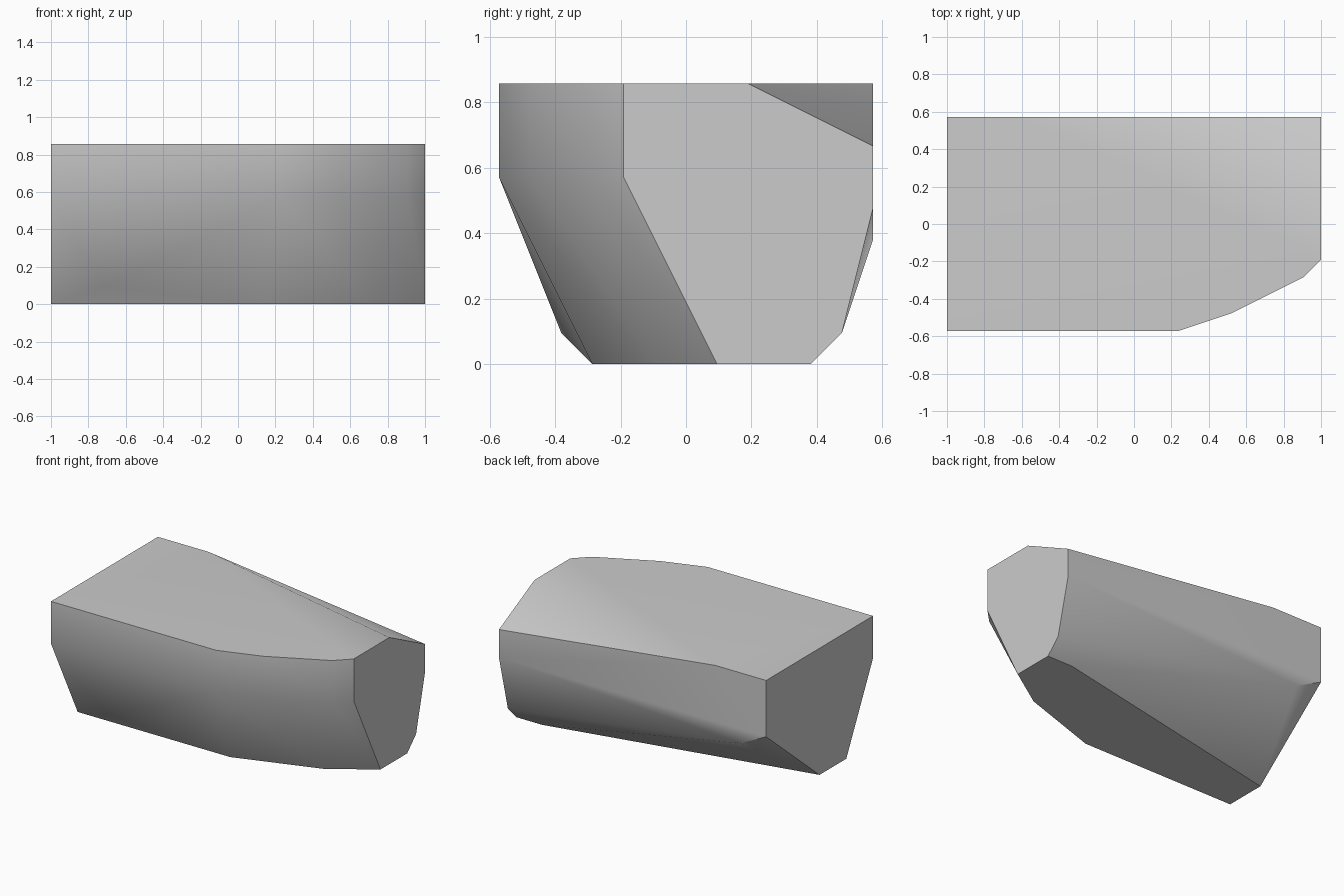
import bpy
import bmesh
import math

cube = bpy.data.objects.get("Cube")
if cube:
    bpy.data.objects.remove(cube, do_unlink=True)

# Corners lie on a lattice; the longest side is 21 steps
STEP = 2 / 21


def level(z, outline):
    """Lattice outline (x, y) lifted to height z, centred on the origin."""
    return [((x - 10.5) * STEP, (y - 6) * STEP, z * STEP) for x, y in outline]


# Rounded front edge shared by the top and the shoulder line
front_edge = [(0, 0), (13, 0), (16, 1), (20, 3), (21, 4)]

corners = (
    level(9, front_edge + [(21, 8), (4, 12), (0, 12)])     # flat top
    + level(7, [(21, 12)])                                 # end of the top chamfer
    + level(6, front_edge)                                 # front shoulder
    + level(5, [(21, 12), (0, 12)])                        # back shoulder
    + level(4, [(2, 12)])
    + level(1, [(21, 11), (3, 2)])                         # lower bulges
    + level(0, [(0, 3), (12, 3), (18, 5), (21, 7),
                (21, 10), (19, 10), (0, 6)])               # flat base
)

# Faceted block wrapped around the corners
bm = bmesh.new()
for corner in corners:
    bm.verts.new(corner)
hull = bmesh.ops.convex_hull(bm, input=bm.verts[:])
loose = [v for v in bm.verts if not v.link_faces]
bmesh.ops.delete(bm, geom=loose, context='VERTS')
bmesh.ops.dissolve_limit(bm, angle_limit=math.radians(1),
                         verts=bm.verts[:], edges=bm.edges[:])
bmesh.ops.recalc_face_normals(bm, faces=bm.faces[:])
mesh = bpy.data.meshes.new("faceted_block")
bm.to_mesh(mesh)
bm.free()

# Plain grey material
grey = bpy.data.materials.new("plain_grey")
grey.use_nodes = True
colour = (0.6, 0.6, 0.6, 1)
grey.diffuse_color = colour
bsdf = next(n for n in grey.node_tree.nodes if n.type == 'BSDF_PRINCIPLED')
bsdf.inputs["Base Color"].default_value = colour
mesh.materials.append(grey)

block = bpy.data.objects.new("faceted_block", mesh)
bpy.context.collection.objects.link(block)
bpy.ops.object.select_all(action='DESELECT')
block.select_set(True)
bpy.context.view_layer.objects.active = block
bpy.ops.object.shade_smooth_by_angle(angle=math.radians(30))
